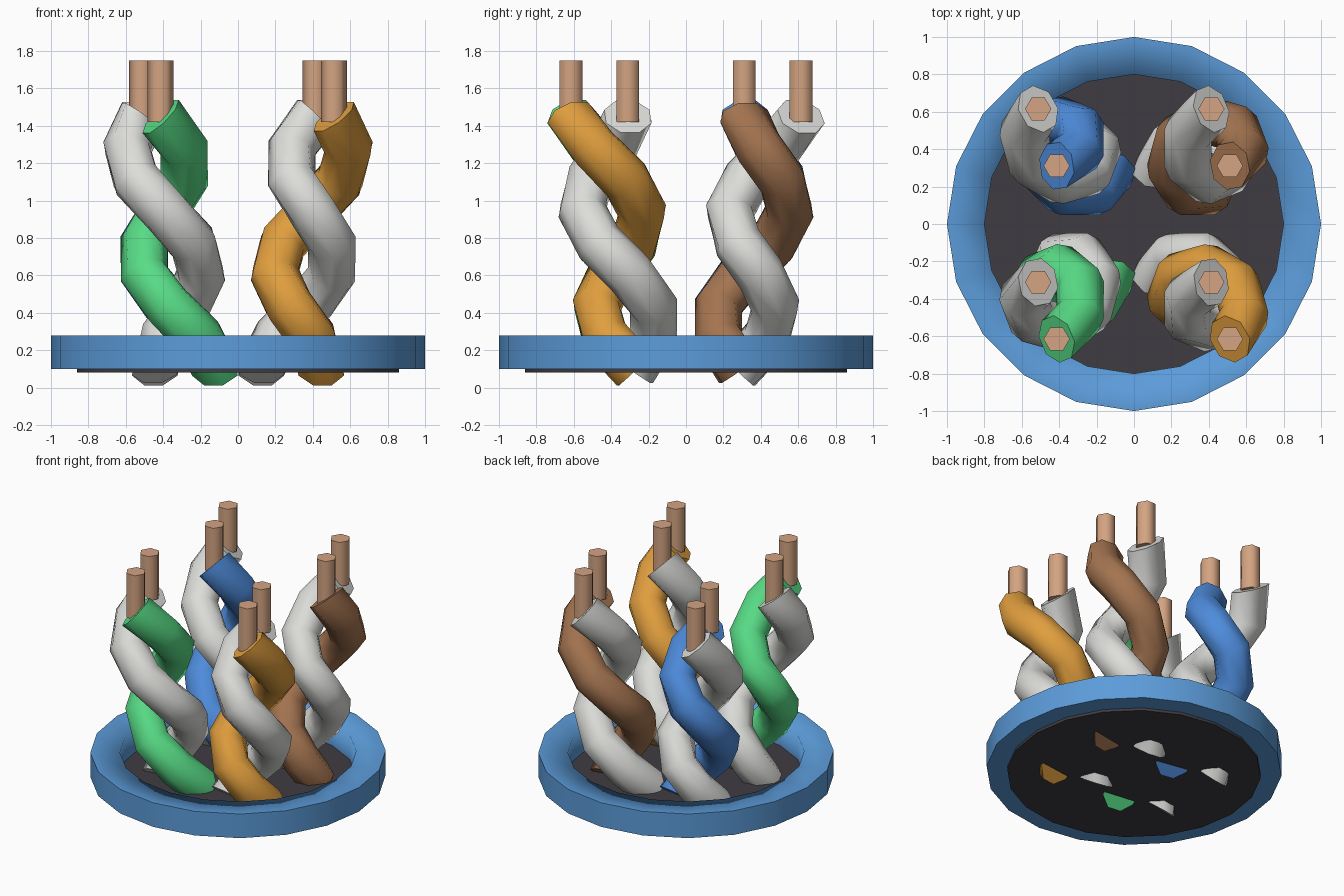
import bpy, bmesh, math
from mathutils import Vector

if "Cube" in bpy.data.objects:
    bpy.data.objects.remove(bpy.data.objects["Cube"])


def material(name, rgb):
    lin = [((c / 255 + 0.055) / 1.055) ** 2.4 for c in rgb]
    m = bpy.data.materials.new(name)
    m.diffuse_color = (*lin, 1)
    m.use_nodes = True
    m.node_tree.nodes["Principled BSDF"].inputs["Base Color"].default_value = m.diffuse_color
    return m


RING = material("sheath blue", (92, 156, 218))
DARK = material("dark filler", (62, 60, 66))
WHITE = material("wire white", (221, 221, 218))
COPPER = material("copper", (212, 164, 130))
COLOURS = {
    "green": (material("wire green", (88, 220, 134)), -1, -1),
    "orange": (material("wire orange", (224, 158, 62)), 1, -1),
    "blue": (material("wire blue", (78, 140, 220)), -1, 1),
    "brown": (material("wire brown", (164, 116, 80)), 1, 1),
}


def finish(bm, name, mat, sharp=None):
    """Smooth shading, with edges sharp above 65 degrees or by a rule."""
    bmesh.ops.recalc_face_normals(bm, faces=bm.faces)
    for f in bm.faces:
        f.smooth = True
    for e in bm.edges:
        e.smooth = not (sharp(e) if sharp else e.calc_face_angle(0) > math.radians(65))
    me = bpy.data.meshes.new(name)
    bm.to_mesh(me)
    bm.free()
    ob = bpy.data.objects.new(name, me)
    me.materials.append(mat)
    bpy.context.collection.objects.link(ob)
    return ob


def cylinder(name, mat, x, y, z0, z1, radius, sides):
    bm = bmesh.new()
    rings = [[bm.verts.new((x + radius * math.cos(math.tau * i / sides),
                            y + radius * math.sin(math.tau * i / sides), z))
              for i in range(sides)] for z in (z0, z1)]
    skin(bm, rings, caps=True)
    return finish(bm, name, mat)


def skin(bm, rings, caps):
    n = len(rings[0])
    for a, b in zip(rings, rings[1:]):
        for i in range(n):
            j = (i + 1) % n
            bm.faces.new((a[i], a[j], b[j], b[i]))
    if caps:
        bm.faces.new(rings[0])
        bm.faces.new(rings[-1])


# outer sheath: flat-topped ring, softly shaded over its inner rim
bm = bmesh.new()
profile = [(1.0, 0.10), (1.0, 0.28), (0.8, 0.28), (0.8, 0.10), (1.0, 0.10)]
rings = [[bm.verts.new((r * math.cos(math.tau * i / 20), r * math.sin(math.tau * i / 20), z))
          for i in range(20)] for r, z in profile]
skin(bm, rings, caps=False)
bmesh.ops.remove_doubles(bm, verts=bm.verts, dist=1e-4)


def ring_sharp(e):
    a, b = (v.co for v in e.verts)
    level = abs(a.z - b.z) < 1e-4 and abs(a.xy.length - b.xy.length) < 1e-4
    return level and (a.xy.length > 0.9 or a.z < 0.2)


finish(bm, "sheath_ring", RING, ring_sharp)

# filler disc closing the sheath
cylinder("filler_disc", DARK, 0, 0, 0.08, 0.10, 0.86, 20)

# twisted pairs leaning outward
Z0, Z1, R, TUBE, TURNS, STEPS = 0.10, 1.45, 0.16, 0.132, 1.2, 8


def helix(t, sx, sy, start):
    c = 0.28 + 0.183 * t
    a = start - math.tau * TURNS * t
    return Vector((sx * c + R * math.cos(a), sy * c + R * math.sin(a), Z0 + (Z1 - Z0) * t))


def wire(name, mat, sx, sy, start):
    bm = bmesh.new()
    rings = []
    for k in range(STEPS + 1):
        t = k / STEPS
        p = helix(t, sx, sy, start)
        tan = (helix(t + 0.02, sx, sy, start) - helix(t - 0.02, sx, sy, start)).normalized()
        u = tan.cross(Vector((0, 0, 1))).normalized()
        v = tan.cross(u)
        rings.append([bm.verts.new(p + TUBE * (u * math.cos(a) + v * math.sin(a)))
                      for a in (math.tau * (i + 0.5) / 8 for i in range(8))])
    skin(bm, rings, caps=True)
    finish(bm, name + "_insulation", mat)
    # bare copper core standing upright from the wire end
    end = helix(1, sx, sy, start)
    cylinder(name + "_core", COPPER, end.x, end.y, 1.42, 1.75, 0.07, 6)


for colour, (mat, sx, sy) in COLOURS.items():
    wire(colour + "_wire", mat, sx, sy, 0)
    wire(colour + "_pair_white_wire", WHITE, sx, sy, math.pi)
